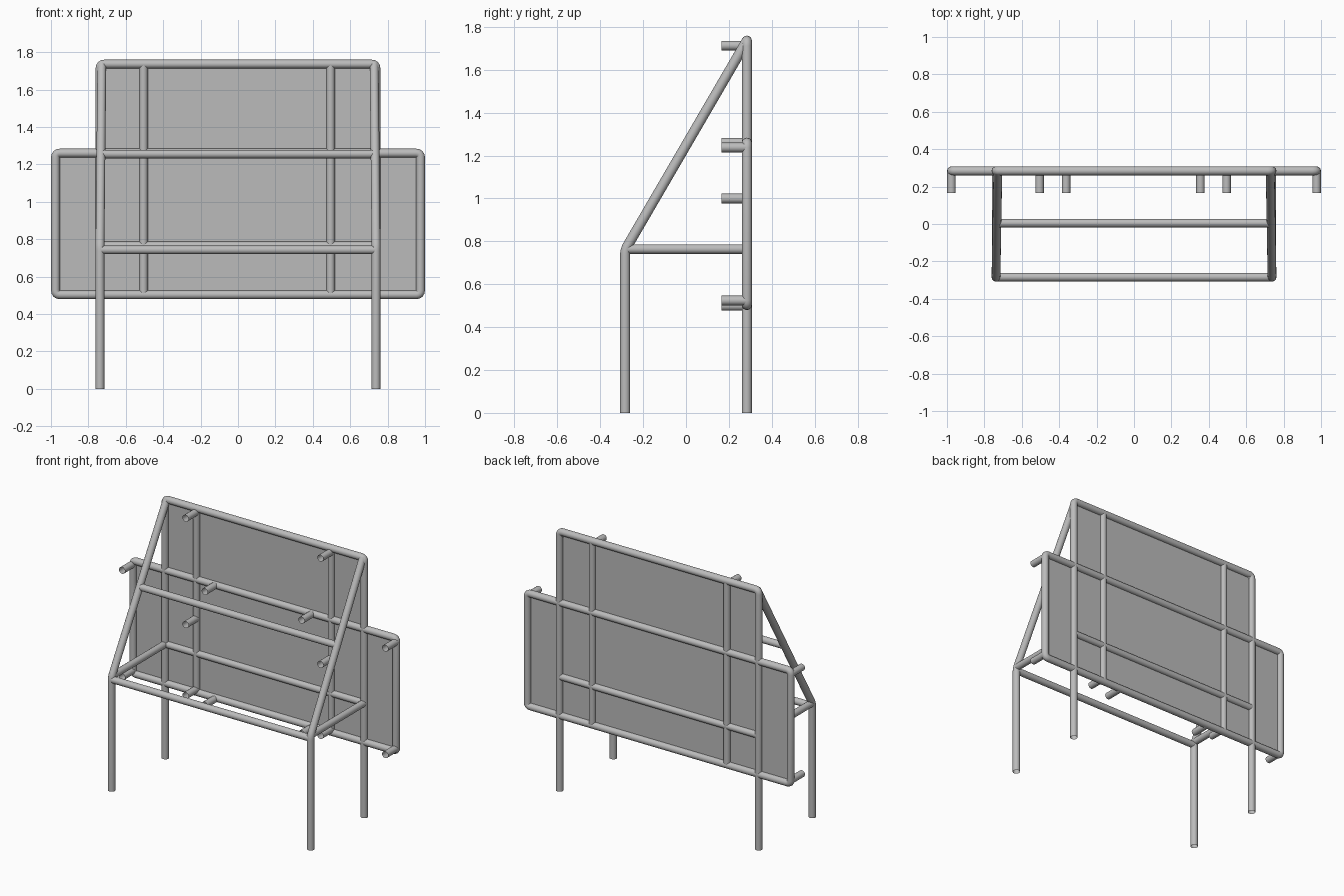
import bpy
import math
from mathutils import Vector

if "Cube" in bpy.data.objects:
    bpy.data.objects.remove(bpy.data.objects["Cube"])

R = 0.0235          # main tube radius
BACK, FRONT = 0.284, -0.284


def material(name, value):
    m = bpy.data.materials.new(name)
    m.diffuse_color = (value, value, value, 1)
    m.use_nodes = True
    m.node_tree.nodes["Principled BSDF"].inputs["Base Color"].default_value = m.diffuse_color
    return m


steel = material("grey steel", 0.5)
sheet = material("grey sheet", 0.5)


def rounded(points, closed, bend):
    """Replace each corner of a path by a short arc."""
    out, n = [], len(points)
    pts = [Vector(p) for p in points]
    for i, p in enumerate(pts):
        if not closed and i in (0, n - 1):
            out.append(p)
            continue
        a = p + (pts[i - 1] - p).normalized() * bend
        b = p + (pts[(i + 1) % n] - p).normalized() * bend
        for k in range(5):
            t = k / 4
            out.append(a * (1 - t) ** 2 + p * 2 * t * (1 - t) + b * t * t)
    return out


def tube(name, points, radius=R, closed=False, bend=0.024):
    """Open-ended round tube along a path."""
    path = rounded(points, closed, bend)
    cu = bpy.data.curves.new(name, 'CURVE')
    cu.dimensions = '3D'
    cu.bevel_depth = radius
    cu.bevel_resolution = 6
    sp = cu.splines.new('POLY')
    sp.points.add(len(path) - 1)
    for q, p in zip(sp.points, path):
        q.co = (*p, 1)
    sp.use_cyclic_u = closed
    ob = bpy.data.objects.new(name, cu)
    bpy.context.collection.objects.link(ob)
    cu.materials.append(steel)
    bpy.ops.object.select_all(action='DESELECT')
    ob.select_set(True)
    bpy.context.view_layer.objects.active = ob
    bpy.ops.object.convert(target='MESH')
    bpy.ops.object.shade_smooth_by_angle(angle=math.radians(50))
    return ob


def panel(name, w, z0, z1):
    me = bpy.data.meshes.new(name)
    me.from_pydata([(-w, BACK, z0), (w, BACK, z0), (w, BACK, z1), (-w, BACK, z1)],
                   [], [(0, 1, 2, 3)])
    me.materials.append(sheet)
    bpy.context.collection.objects.link(bpy.data.objects.new(name, me))


# rear hoop: two posts and the top bar
W, TOP = 0.738, 1.736
tube("rear_hoop", [(-W, BACK, 0), (-W, BACK, TOP), (W, BACK, TOP), (W, BACK, 0)])

# wide board frame
X, LOW, HIGH = 0.976, 0.503, 1.26
tube("board_frame", [(-X, BACK, LOW), (X, BACK, LOW), (X, BACK, HIGH), (-X, BACK, HIGH)],
     closed=True)

# front legs bending into sloping braces, and side rails
for s, side in ((-1, "left"), (1, "right")):
    tube(side + "_leg_and_brace", [(s * W, FRONT, 0), (s * W, FRONT, 0.76),
                                   (s * 0.728, BACK, TOP)])
    tube(side + "_side_rail", [(s * W, FRONT, 0.764), (s * W, BACK, 0.764)], 0.0225)

# cross rails
for name, y, z in (("front_rail", FRONT, 0.743), ("middle_rail", 0.005, 1.255),
                   ("rear_rail", BACK, 0.764)):
    tube(name, [(-W, y, z), (W, y, z)], 0.0225)

# uprights behind the board
for x, side in ((-0.505, "left"), (0.495, "right")):
    tube(side + "_upright", [(x, BACK, LOW), (x, BACK, TOP)], 0.0225)

# short stubs pointing forward
stubs = [(x, z) for x in (-0.505, 0.495) for z in (1.713, 1.0, 0.524)]
stubs += [(x, z) for x in (-0.363, 0.355) for z in (HIGH, LOW - 0.004)]
stubs += [(x, z) for x in (-X, X) for z in (1.238, 0.524)]
for x, z in stubs:
    tube("stub", [(x, 0.165, z), (x, BACK, z)], 0.0225)

# flat sheets filling the frames
panel("wide_sheet", X, LOW, HIGH)
panel("upper_sheet", W, HIGH, TOP)
